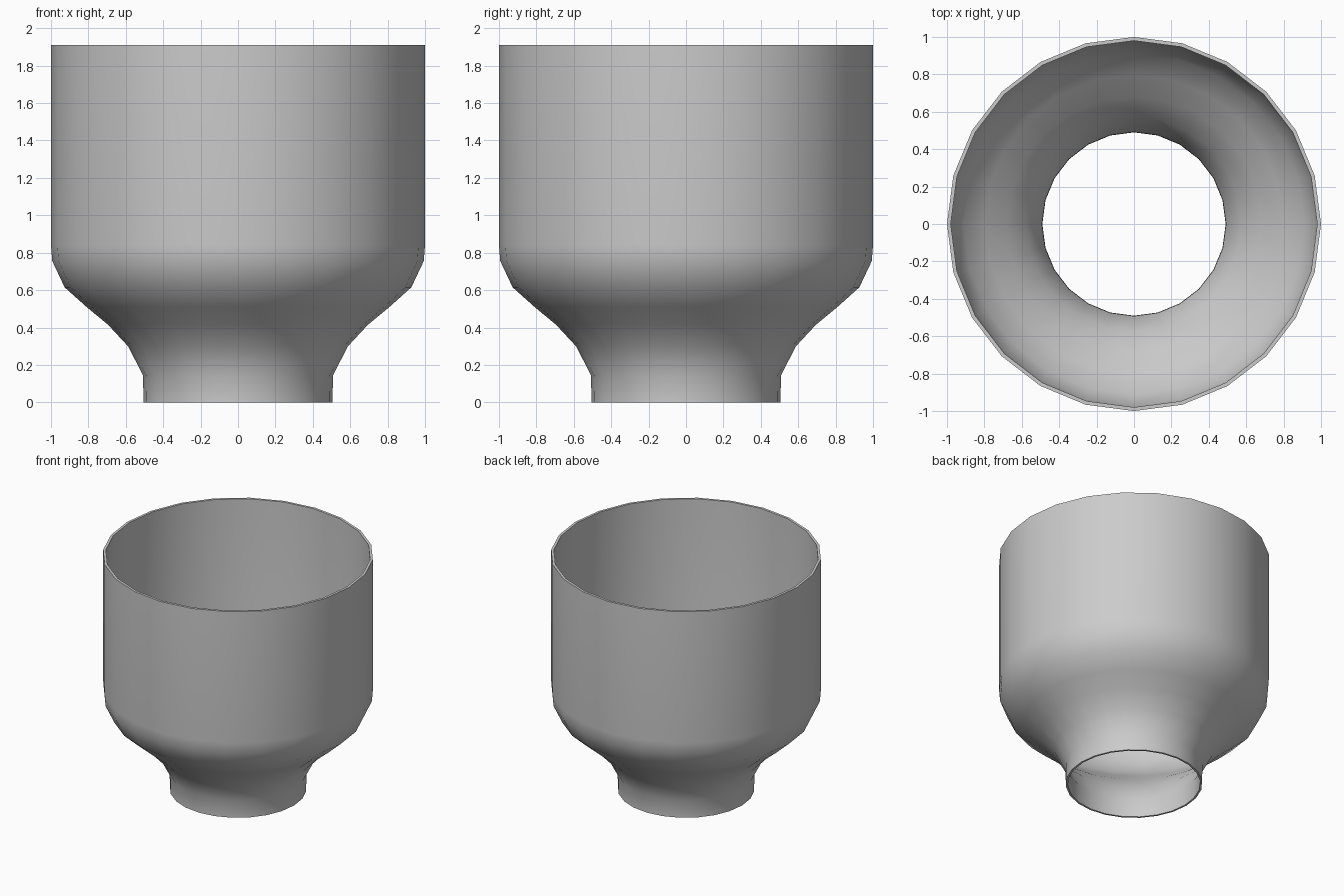
import bpy, bmesh
from math import sin, cos, radians, tau

if "Cube" in bpy.data.objects:
    bpy.data.objects.remove(bpy.data.objects["Cube"])

SIDES = 24
# Wall profiles (radius, height), bottom to top
outer = [(0.505, 0), (0.508, 0.145), (0.588, 0.30), (0.695, 0.415), (0.81, 0.51),
         (0.927, 0.615), (0.993, 0.755), (1.0, 0.84), (1.0, 1.91)]
inner = [(0.49, 0), (0.492, 0.15), (0.574, 0.313), (0.682, 0.43), (0.797, 0.525),
         (0.911, 0.627), (0.974, 0.76), (0.98, 0.84), (0.98, 1.91)]
loop = outer + inner[::-1]

# Revolve the closed wall section into a thin hollow funnel
bm = bmesh.new()
rings = [[bm.verts.new((r * cos(tau * i / SIDES), r * sin(tau * i / SIDES), z))
          for i in range(SIDES)] for r, z in loop]
for k, a in enumerate(rings):
    b = rings[(k + 1) % len(rings)]
    for i in range(SIDES):
        j = (i + 1) % SIDES
        bm.faces.new((a[i], a[j], b[j], b[i]))
bmesh.ops.recalc_face_normals(bm, faces=bm.faces)

mesh = bpy.data.meshes.new("reducer_cup")
bm.to_mesh(mesh)
bm.free()
cup = bpy.data.objects.new("reducer_cup", mesh)
bpy.context.collection.objects.link(cup)

# Smooth walls, crisp rims
bpy.context.view_layer.objects.active = cup
cup.select_set(True)
bpy.ops.object.shade_smooth_by_angle(angle=radians(40))
